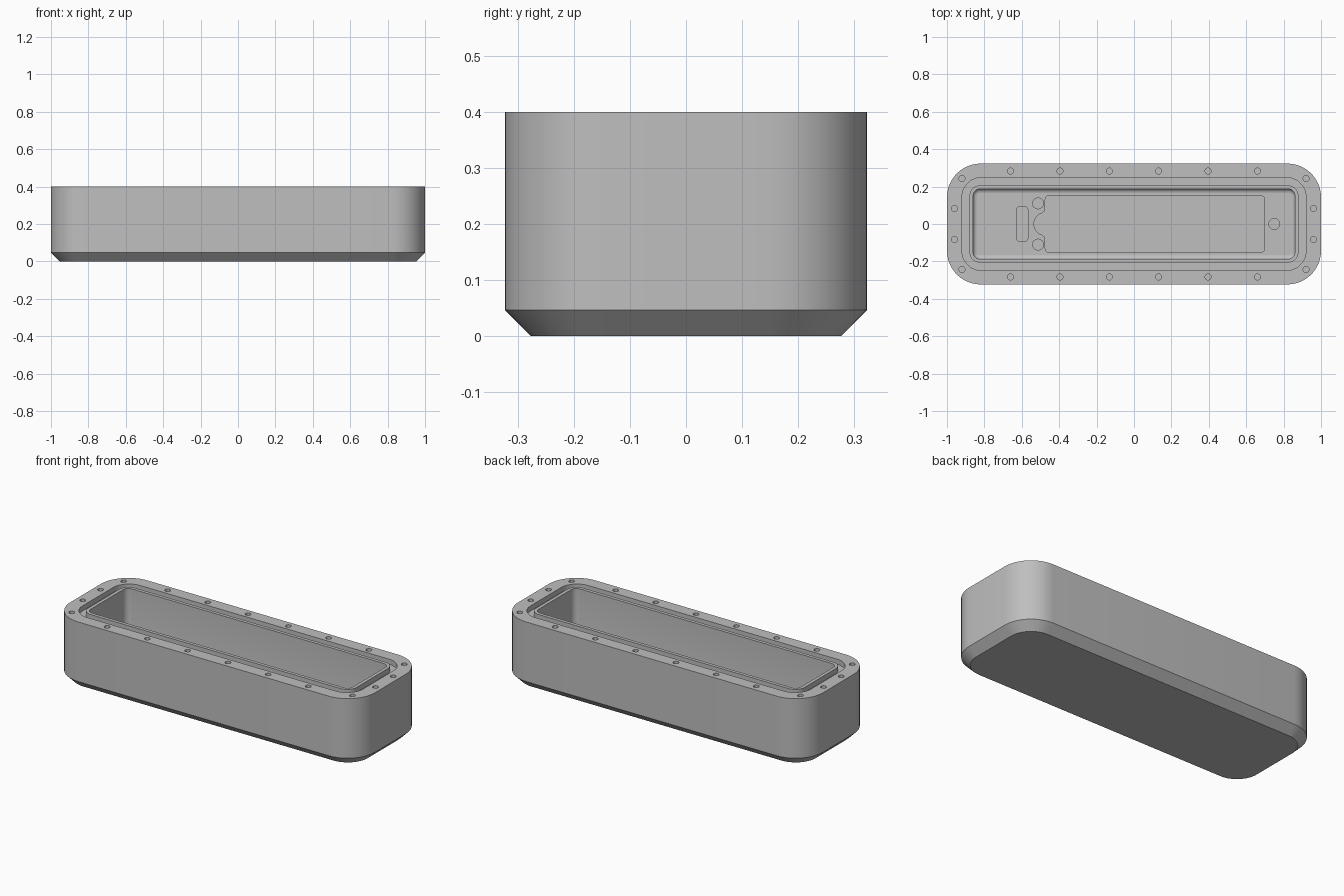
import bpy
import bmesh
from math import sin, cos, pi

cube = bpy.data.objects.get("Cube")
if cube:
    bpy.data.objects.remove(cube, do_unlink=True)

TOP = 0.4
FLOOR = 0.07
GROOVE = 0.37

grey = bpy.data.materials.new("plain grey")
grey.use_nodes = True
colour = (0.52, 0.52, 0.52, 1)
grey.diffuse_color = colour
grey.node_tree.nodes["Principled BSDF"].inputs["Base Color"].default_value = colour


def arc(cx, cy, r, start, end, steps):
    """Points on an arc, angles in quarter turns."""
    angles = [(start + (end - start) * i / steps) * pi / 2 for i in range(steps + 1)]
    return [(cx + r * cos(a), cy + r * sin(a)) for a in angles]


def rounded_rect(hx, hy, r, cx=0, cy=0, steps=12):
    """Counter-clockwise outline of a rounded rectangle."""
    points = []
    for q, (sx, sy) in enumerate([(1, 1), (-1, 1), (-1, -1), (1, -1)]):
        points += arc(cx + sx * (hx - r), cy + sy * (hy - r), r, q, q + 1, steps)
    return points


def circle(cx, cy, r):
    return arc(cx, cy, r, 0, 4, 24)[:-1]


def loft(bm, rings):
    """Skin a closed solid through a list of (outline, z)."""
    loops = [[bm.verts.new((x, y, z)) for x, y in pts] for pts, z in rings]
    for a, b in zip(loops, loops[1:]):
        for i in range(len(a)):
            j = (i + 1) % len(a)
            bm.faces.new((a[i], a[j], b[j], b[i]))
    bm.faces.new(loops[0][::-1])
    bm.faces.new(loops[-1])


def finish(name, bm):
    bmesh.ops.recalc_face_normals(bm, faces=bm.faces)
    mesh = bpy.data.meshes.new(name)
    bm.to_mesh(mesh)
    bm.free()
    mesh.materials.append(grey)
    obj = bpy.data.objects.new(name, mesh)
    bpy.context.collection.objects.link(obj)
    return obj


def cut(target, name, outlines, low, high):
    """Cut straight-sided pockets into the target."""
    bm = bmesh.new()
    for pts in outlines:
        loft(bm, [(pts, low), (pts, high)])
    cutter = finish(name, bm)
    cutter.hide_render = True
    mod = target.modifiers.new(name, 'BOOLEAN')
    mod.operation = 'DIFFERENCE'
    mod.solver = 'EXACT'
    mod.object = cutter
    bpy.context.view_layer.objects.active = target
    bpy.ops.object.modifier_apply(modifier=name)
    bpy.data.objects.remove(cutter, do_unlink=True)


# Tray: chamfered base, flange, seal groove, inner lip and cavity
rings = [
    (rounded_rect(0.953, 0.276, 0.133), 0),
    (rounded_rect(1, 0.323, 0.18), 0.047),
    (rounded_rect(1, 0.323, 0.18), TOP),
    (rounded_rect(0.92, 0.248, 0.105), TOP),
    (rounded_rect(0.92, 0.248, 0.105), GROOVE),
    (rounded_rect(0.88, 0.207, 0.06), GROOVE),
    (rounded_rect(0.88, 0.207, 0.06), TOP),
    (rounded_rect(0.86, 0.187, 0.035), TOP),
]
# Rounded edge where the cavity walls meet the floor
fillet = 0.02
for i in range(5):
    a = i / 4 * pi / 2
    inset = fillet * (1 - cos(a))
    rings.append((rounded_rect(0.86 - inset, 0.187 - inset, 0.035 - inset),
                  FLOOR + fillet * (1 - sin(a))))
bm = bmesh.new()
loft(bm, rings)
tray = finish("tray_body", bm)

# Screw holes around the flange
spots = [(-0.66 + 0.264 * i, s * 0.283) for i in range(6) for s in (-1, 1)]
spots += [(sx * x, sy * y) for x, y in [(0.96, 0.083), (0.92, 0.243)]
          for sx in (-1, 1) for sy in (-1, 1)]
cut(tray, "screw_holes", [circle(x, y, 0.016) for x, y in spots], 0.3, 0.45)

# Floor recesses: long panel with a rounded tab, slot and round seats
left = -0.475
panel = rounded_rect(0.587, 0.153, 0.025, cx=0.112, steps=6)
tab = [(left, 0.072), (left - 0.012, 0.062)]
tab += arc(left, 0, 0.06, 1.2, 2.8, 16)
tab += [(left - 0.012, -0.062), (left, -0.072)]
half = len(panel) // 2
panel = panel[:half] + tab + panel[half:]
slot = rounded_rect(0.029, 0.093, 0.015, cx=-0.597, steps=6)
seats = [circle(x, y, 0.029) for x, y in [(-0.513, 0.11), (-0.513, -0.11), (0.75, 0)]]
cut(tray, "floor_recesses", [panel, slot] + seats, FLOOR - 0.02, FLOOR + 0.05)

# Smooth the rounded walls, keep level faces flat
bpy.ops.object.select_all(action='DESELECT')
tray.select_set(True)
bpy.context.view_layer.objects.active = tray
bpy.ops.object.shade_smooth_by_angle(angle=pi / 6)
for face in tray.data.polygons:
    if abs(face.normal.z) > 0.999:
        face.use_smooth = False
